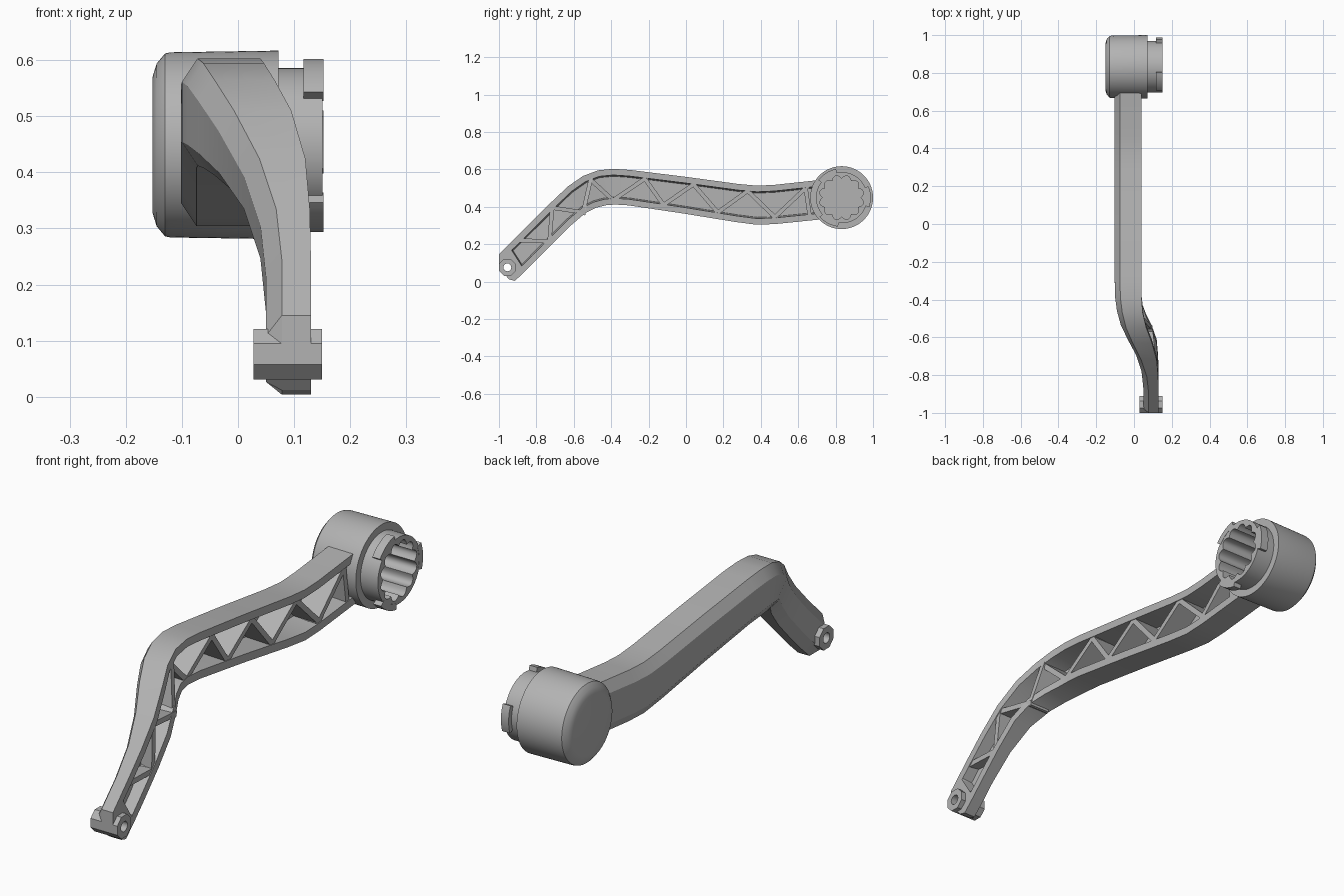
import bpy, bmesh, math
from mathutils import Vector

if "Cube" in bpy.data.objects:
    bpy.data.objects.remove(bpy.data.objects["Cube"])

grey = bpy.data.materials.new("satin grey")
grey.use_nodes = True
colour = (0.45, 0.45, 0.45, 1)
grey.diffuse_color = colour
grey.node_tree.nodes["Principled BSDF"].inputs["Base Color"].default_value = colour


def finish(name, bm, smooth=True):
    bmesh.ops.recalc_face_normals(bm, faces=bm.faces)
    me = bpy.data.meshes.new(name)
    bm.to_mesh(me)
    bm.free()
    me.materials.append(grey)
    ob = bpy.data.objects.new(name, me)
    bpy.context.collection.objects.link(ob)
    bpy.ops.object.select_all(action='DESELECT')
    ob.select_set(True)
    bpy.context.view_layer.objects.active = ob
    if smooth:
        bpy.ops.object.shade_smooth_by_angle(angle=math.radians(28))
    return ob


def loft(bm, rings, wrap=False):
    """Skin closed rings in order; cap both ends unless wrapped."""
    vs = [[bm.verts.new(p) for p in ring] for ring in rings]
    n = len(vs[0])
    for a, b in zip(vs, vs[1:] + (vs[:1] if wrap else [])):
        for i in range(n):
            j = (i + 1) % n
            bm.faces.new((a[i], a[j], b[j], b[i]))
    if not wrap:
        bm.faces.new(vs[0])
        bm.faces.new(vs[-1])


def ring(x, radius, cy, cz, n):
    """Ring around the x axis; radius may be a function of angle."""
    pts = []
    for i in range(n):
        t = math.tau * i / n
        r = radius(t) if callable(radius) else radius
        pts.append(Vector((x, cy + r * math.cos(t), cz + r * math.sin(t))))
    return pts


# Arm stations: top y, z, bottom y, z, closed side x, open side x
stations = [
    (-1.0, .07, -.945, .012, .05, .13),
    (-1.0, .145, -.915, .004, .05, .13),
    (-.95, .195, -.86, .055, .05, .13),
    (-.946, .199, -.856, .059, .05, .13),
    (-.9, .245, -.80, .115, .05, .13),
    (-.81, .335, -.70, .215, .04, .128),
    (-.72, .425, -.61, .305, .01, .12),
    (-.63, .51, -.54, .365, -.035, .095),
    (-.55, .565, -.48, .395, -.07, .065),
    (-.47, .595, -.43, .408, -.09, .046),
    (-.39, .603, -.38, .412, -.1, .04),
    (-.30, .597, -.31, .408, -.102, .04),
    (0, .56, -.02, .365, -.102, .04),
    (.28, .522, .27, .318, -.102, .04),
    (.38, .513, .38, .304, -.102, .04),
    (.47, .517, .48, .308, -.102, .04),
    (.712, .543, .715, .332, -.102, .04),
]


def arm_section(k, s):
    """Chamfered channel section, open to +x; the tip stays solid."""
    top, bot = Vector((0, s[0], s[1])), Vector((0, s[2], s[3]))
    xl, xr = s[4], s[5]
    down = (bot - top).normalized()

    def at(x, inset, upper):
        p = top + down * inset if upper else bot - down * inset
        return Vector((x, p.y, p.z))
    small = k == 0
    c = .02 if small else .042
    floor = xr if k < 3 else xl + .035
    half = [(xr, .015 if small else .033), (xr, 0), (xl + .028, 0), (xl, c)]
    upper = [at(x, i, True) for x, i in half]
    lower = [at(x, i, False) for x, i in reversed(half)]
    inner = .018 if small else .04
    return upper + lower + [at(floor, inner, False), at(floor, inner, True)]


bm = bmesh.new()
loft(bm, [arm_section(k, s) for k, s in enumerate(stations)])
arm = finish("arm_channel", bm)

# Pivot hole through the arm tip
PY, PZ = -.955, .076
bm = bmesh.new()
loft(bm, [ring(x, .021, PY, PZ, 24) for x in (-.1, .3)])
cutter = finish("pivot_cutter", bm, False)
cutter.hide_render = True
bpy.context.view_layer.objects.active = arm
mod = arm.modifiers.new("pivot_hole", 'BOOLEAN')
mod.operation = 'DIFFERENCE'
mod.object = cutter
bpy.ops.object.modifier_apply(modifier=mod.name)
bpy.data.objects.remove(cutter)


# Truss ribs inside the channel
def side_x(p):
    """Closed and open side x of the arm nearest to a (y, z) point."""
    best = None
    for a, b in zip(stations, stations[1:]):
        for i in range(13):
            q = [u + (v - u) * i / 12 for u, v in zip(a, b)]
            d = math.hypot((q[0] + q[2]) / 2 - p[0], (q[1] + q[3]) / 2 - p[1])
            if best is None or d < best[0]:
                best = (d, q[4], q[5])
    return best[1:]


nodes = [(-.88, .22), (-.73, .215), (-.715, .395), (-.55, .37), (-.51, .545),
         (-.39, .435), (-.22, .55), (-.12, .41), (.04, .52), (.17, .37),
         (.33, .485), (.475, .345), (.64, .50), (.66, .36)]
bm = bmesh.new()
for a, b in zip(nodes, nodes[1:]):
    d = (Vector(b) - Vector(a)).normalized()
    side = Vector((-d.y, d.x)) * .011
    ends = []
    for p, sgn in ((a, -1), (b, 1)):
        xl, xr = side_x(p)
        c = Vector(p) + d * .014 * sgn
        ends.append([Vector((x, *(c + side * w))) for x, w in
                     ((xl + .03, -1), (xr - .003, -1), (xr - .003, 1), (xl + .03, 1))])
    loft(bm, ends)
finish("truss_ribs", bm, False)

# Octagonal pivot boss with a through hole
def octagon(t):
    step = math.pi / 4
    return .045 / math.cos((t + step / 2) % step - step / 2)


bm = bmesh.new()
loft(bm, [ring(x, r, PY, PZ, 16) for x, r in
          ((.028, octagon), (.15, octagon), (.15, .021), (.028, .021))], wrap=True)
finish("pivot_boss", bm)


# Hub: closed cup, collar and scalloped socket
HY, HZ = .832, .449


def scallop(t):
    return .101 + .019 * abs(math.sin(6 * t))


profile = [(-.152, .122), (-.145, .145), (-.13, .163), (-.12, .165), (.072, .168),
           (.072, .137), (.151, .137), (.151, scallop), (-.07, scallop)]
bm = bmesh.new()
loft(bm, [ring(x, r, HY, HZ, 96) for x, r in profile])
finish("hub_socket", bm)

# Three bayonet tabs on the collar
bm = bmesh.new()
for k in range(3):
    arcs = []
    for i in range(9):
        t = math.radians(2 + 120 * k - 21 + 42 * i / 8)
        arcs.append([Vector((x, HY + r * math.cos(t), HZ + r * math.sin(t)))
                     for x, r in ((.117, .13), (.152, .13), (.152, .156), (.117, .156))])
    loft(bm, arcs)
finish("collar_tabs", bm)
